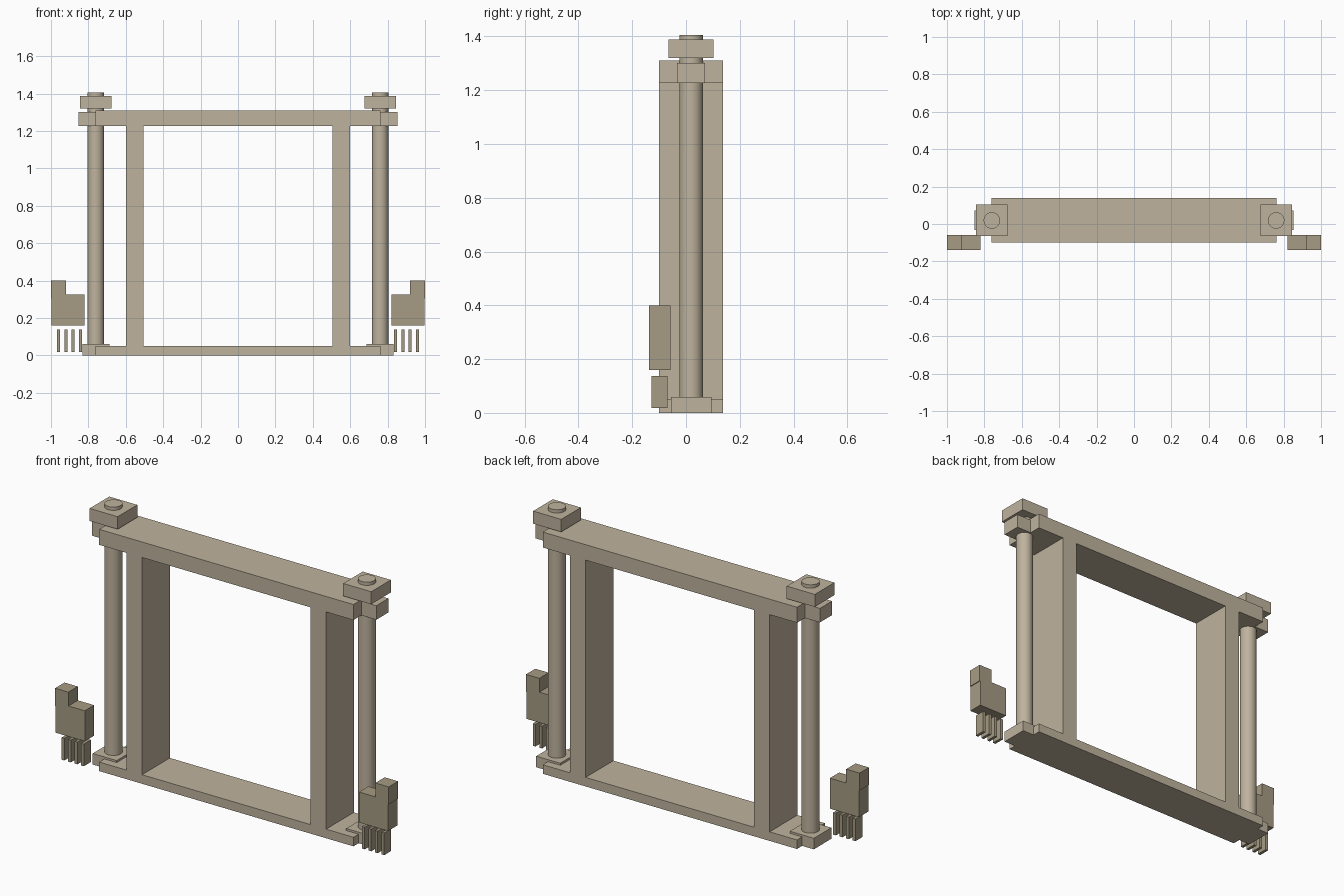
import bpy

if "Cube" in bpy.data.objects:
    bpy.data.objects.remove(bpy.data.objects["Cube"])


def material(name, color):
    m = bpy.data.materials.new(name)
    m.diffuse_color = (*color, 1)
    m.use_nodes = True
    m.node_tree.nodes["Principled BSDF"].inputs["Base Color"].default_value = m.diffuse_color
    return m


TAN = material("tan", (0.52, 0.45, 0.34))
DARK = material("dark_tan", (0.38, 0.33, 0.23))


def box(name, x, y, z, mat=TAN):
    """Box from (min, max) ranges on each axis."""
    bpy.ops.mesh.primitive_cube_add(size=1)
    o = bpy.context.object
    o.name = name
    for v in o.data.vertices:
        v.co = [r[0] if c < 0 else r[1] for c, r in zip(v.co, (x, y, z))]
    o.data.materials.append(mat)
    return o


def sided(s, a, b):
    """Mirror an x range to side s."""
    return tuple(sorted((s * a, s * b)))


DEPTH = (-0.10, 0.138)   # frame depth
POST_X, POST_Y = 0.76, 0.019

# Frame beams
box("bottom_beam", (-0.762, 0.762), DEPTH, (0, 0.049))
box("top_beam", (-0.762, 0.762), DEPTH, (1.226, 1.31))

for side, s in (("left", -1), ("right", 1)):
    # Frame upright
    box(f"{side}_upright", sided(s, 0.505, 0.598), DEPTH, (0.049, 1.226))

    # Round post with its foot, bracket and cap
    bpy.ops.mesh.primitive_cylinder_add(vertices=32, radius=0.044, depth=1.406,
                                        location=(s * POST_X, POST_Y, 0.703))
    post = bpy.context.object
    post.name = f"{side}_post"
    post.data.materials.append(TAN)
    bpy.ops.object.shade_smooth_by_angle()
    for part, wx, wy, z in (("foot", 0.072, 0.075, (0, 0.06)),
                            ("bracket", 0.092, 0.052, (1.226, 1.302)),
                            ("cap", 0.084, 0.084, (1.32, 1.388))):
        box(f"{side}_{part}", sided(s, POST_X - wx, POST_X + wx),
            (POST_Y - wy, POST_Y + wy), z)

    # Hand: palm, thumb and four fingers
    box(f"{side}_palm", sided(s, 0.822, 0.996), (-0.138, -0.058), (0.16, 0.325), DARK)
    box(f"{side}_thumb", sided(s, 0.92, 1.0), (-0.138, -0.058), (0.305, 0.40), DARK)
    for i in range(4):
        x = 0.842 + i * 0.039
        box(f"{side}_finger_{i + 1}", sided(s, x - 0.008, x + 0.008),
            (-0.129, -0.069), (0.018, 0.138), DARK)
